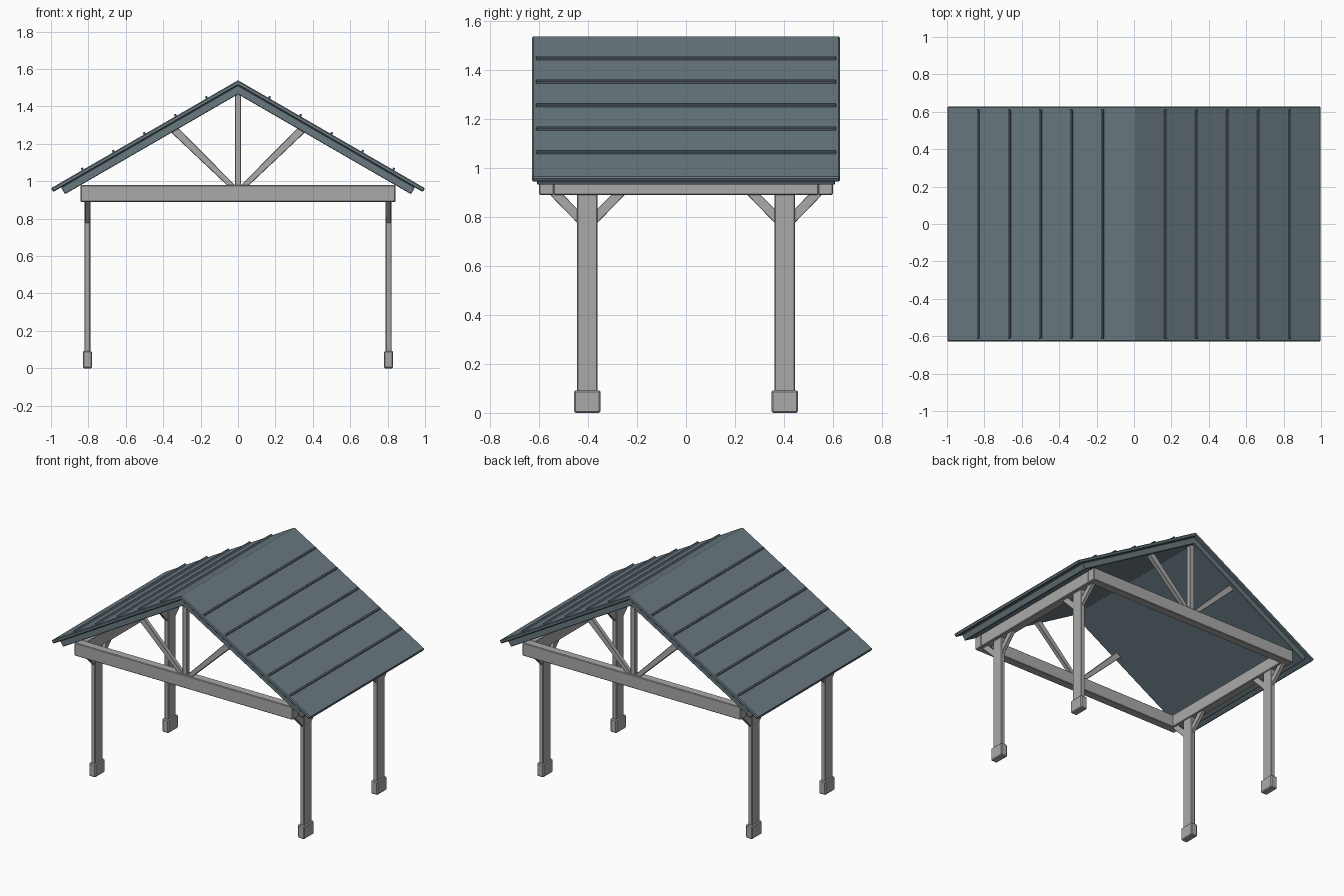
import bpy
import bmesh
import math
from mathutils import Vector

cube = bpy.data.objects.get("Cube")
if cube:
    bpy.data.objects.remove(cube)


def make_material(name, rgb):
    mat = bpy.data.materials.new(name)
    mat.use_nodes = True
    color = (*rgb, 1.0)
    mat.diffuse_color = color
    mat.node_tree.nodes["Principled BSDF"].inputs["Base Color"].default_value = color
    return mat


SLATE = make_material("slate blue metal", (0.14, 0.19, 0.215))
TIMBER = make_material("grey timber", (0.40, 0.40, 0.395))
SLOPE = math.tan(math.radians(30))


def extrude(name, points, axis, start, end, mat, bevel=0.004):
    """Extrude a profile along x (profile in y, z) or along y (profile in x, z)."""
    bm = bmesh.new()
    place = (lambda a, b: (start, a, b)) if axis == "x" else (lambda a, b: (a, start, b))
    face = bm.faces.new([bm.verts.new(place(a, b)) for a, b in points])
    moved = bmesh.ops.extrude_face_region(bm, geom=[face])["geom"]
    shift = Vector((end - start, 0, 0)) if axis == "x" else Vector((0, end - start, 0))
    bmesh.ops.translate(bm, vec=shift,
                        verts=[v for v in moved if isinstance(v, bmesh.types.BMVert)])
    bmesh.ops.recalc_face_normals(bm, faces=bm.faces)
    mesh = bpy.data.meshes.new(name)
    bm.to_mesh(mesh)
    bm.free()
    mesh.materials.append(mat)
    obj = bpy.data.objects.new(name, mesh)
    bpy.context.collection.objects.link(obj)
    if bevel:
        mod = obj.modifiers.new("soft edges", "BEVEL")
        mod.width = bevel
        mod.segments = 1
    return obj


def box(name, x, y, z, mat, bevel=0.004):
    profile = [(x[0], z[0]), (x[1], z[0]), (x[1], z[1]), (x[0], z[1])]
    return extrude(name, profile, "y", y[0], y[1], mat, bevel)


def span(centre, half):
    return (centre - half, centre + half)


def chevron(name, top, bottom, top_x, bottom_x, half_depth, bevel):
    """Gable-shaped layer with square-cut eaves."""
    right = [(top_x, top - SLOPE * top_x), (bottom_x, bottom - SLOPE * bottom_x)]
    left = [(-x, z) for x, z in reversed(right)]
    return extrude(name, [(0, top)] + right + [(0, bottom)] + left,
                   "y", -half_depth, half_depth, SLATE, bevel)


# Roof layers
chevron("roof_panels", 1.54, 1.513, 1.0, 0.988, 0.628, 0.005)
chevron("roof_deck", 1.513, 1.465, 0.946, 0.925, 0.608, 0.003)

# Standing seams, square to the slope
along = Vector((math.cos(math.radians(30)), -math.sin(math.radians(30))))
normal = Vector((-along.y, along.x))
for side, label in ((1, "left"), (-1, "right")):
    for i in range(1, 6):
        x = 0.166 * i
        mid = Vector((x, 1.54 - SLOPE * x))
        corners = [mid + along * a + normal * n
                   for a, n in ((-0.006, -0.006), (0.006, -0.006), (0.006, 0.012), (-0.006, 0.012))]
        extrude(f"roof_seam_{label}_{i}", [(side * p.x, p.y) for p in corners],
                "y", -0.612, 0.612, SLATE, 0.002)

# Beam frame
for side, label in ((-1, "front"), (1, "back")):
    box(f"{label}_beam", (-0.842, 0.842), span(side * 0.57, 0.03), (0.89, 0.98), TIMBER)
for side, label in ((1, "left"), (-1, "right")):
    box(f"{label}_beam", span(side * 0.812, 0.03), (-0.541, 0.541), (0.89, 0.98), TIMBER)

# Gable trusses: king post and two struts
for end, label in ((-1, "front"), (1, "back")):
    y = end * 0.57
    box(f"{label}_king_post", span(0, 0.017), span(y, 0.017), (0.975, 1.485), TIMBER, 0.003)
    for side, hand in ((1, "left"), (-1, "right")):
        strut = [(0.012, 0.975), (0.055, 0.975), (0.365, 1.268), (0.325, 1.291)]
        extrude(f"{label}_strut_{hand}", [(side * x, z) for x, z in strut],
                "y", y - 0.015, y + 0.015, TIMBER, 0.003)

# Posts, plinths and knee braces
for sx, hand in ((1, "left"), (-1, "right")):
    for sy, label in ((-1, "front"), (1, "back")):
        x, y = sx * 0.805, sy * 0.403
        tag = f"{label}_{hand}"
        box(f"post_{tag}", span(x, 0.016), span(y, 0.042), (0.05, 0.895), TIMBER)
        box(f"plinth_{tag}", span(x, 0.025), span(y, 0.054), (0, 0.092), TIMBER, 0.006)
        for d, way in ((1, "outer"), (-1, "inner")):
            brace = [(0.038, 0.773), (0.155, 0.893), (0.1, 0.893), (0.038, 0.83)]
            extrude(f"knee_brace_{way}_{tag}", [(y + sy * d * a, z) for a, z in brace],
                    "x", x - 0.012, x + 0.012, TIMBER, 0.002)
